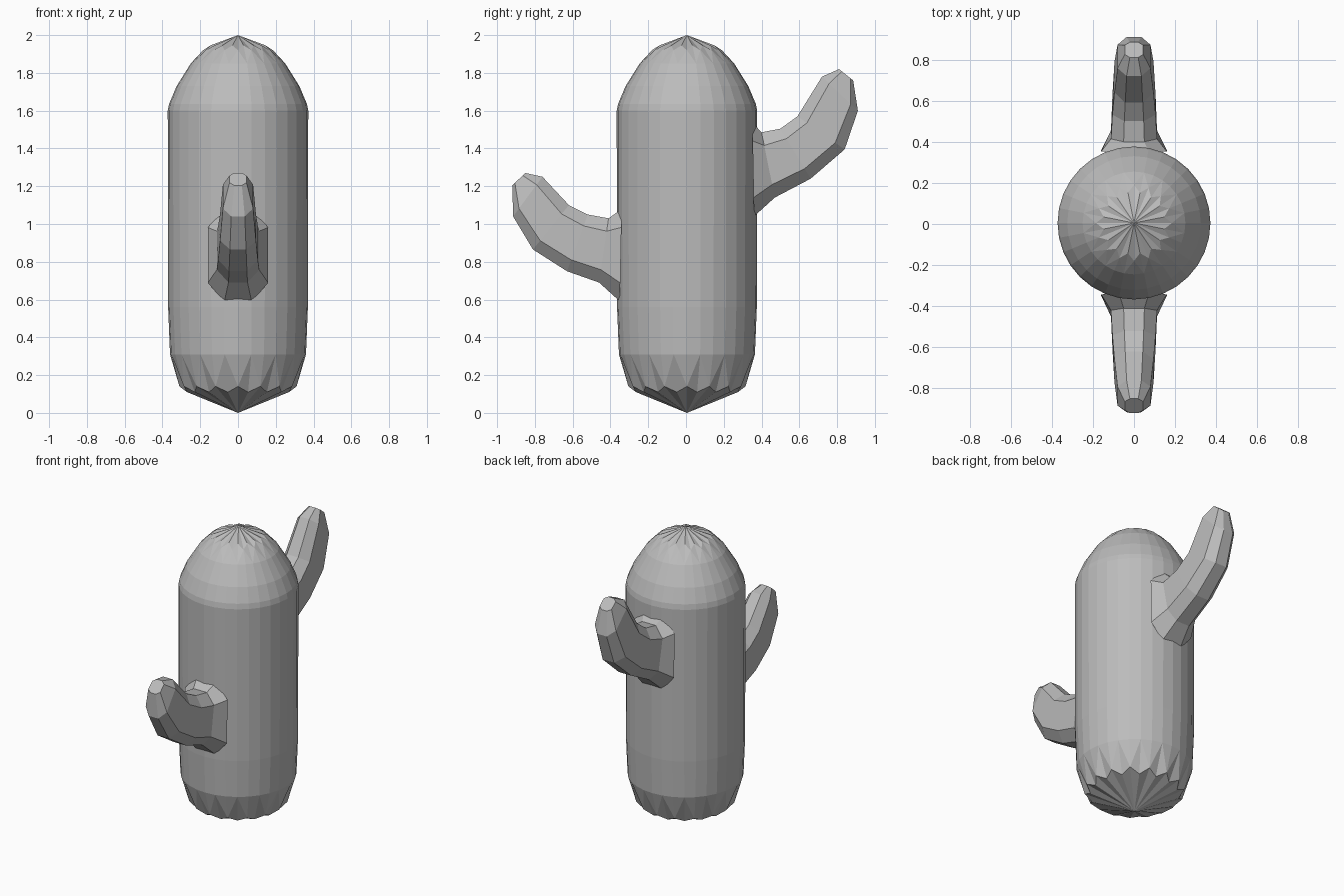
import bpy, bmesh
from math import sin, cos, tau

cube = bpy.data.objects.get("Cube")
if cube:
    bpy.data.objects.remove(cube)

grey = bpy.data.materials.new("plain grey")
grey.use_nodes = True
colour = (0.5, 0.5, 0.5, 1)
grey.diffuse_color = colour
grey.node_tree.nodes["Principled BSDF"].inputs["Base Color"].default_value = colour


def finish(bm, name):
    bmesh.ops.recalc_face_normals(bm, faces=bm.faces)
    mesh = bpy.data.meshes.new(name)
    bm.to_mesh(mesh)
    bm.free()
    mesh.materials.append(grey)
    obj = bpy.data.objects.new(name, mesh)
    bpy.context.collection.objects.link(obj)
    return obj


def bridge(bm, a, b):
    for i in range(len(a)):
        j = (i + 1) % len(a)
        bm.faces.new((a[i], a[j], b[j], b[i]))


# Trunk: turned profile whose end rings zigzag; each ring is
# (radius, height) for even spokes and for odd spokes
SIDES = 32
CENTRE_Y = 0.005
RINGS = [
    ((0.31, 0.14), (0.275, 0.11)),
    ((0.36, 0.31), (0.36, 0.31)),
    ((0.37, 0.56), (0.37, 0.56)),
    ((0.372, 1.6), (0.372, 1.6)),
    ((0.365, 1.635), (0.365, 1.635)),
    ((0.325, 1.73), (0.325, 1.73)),
    ((0.25, 1.85), (0.25, 1.85)),
    ((0.185, 1.92), (0.15, 1.945)),
]
bm = bmesh.new()
rings = []
for pair in RINGS:
    ring = []
    for i in range(SIDES):
        r, z = pair[i % 2]
        a = tau * i / SIDES
        ring.append(bm.verts.new((r * cos(a), CENTRE_Y + r * sin(a), z)))
    rings.append(ring)
for a, b in zip(rings, rings[1:]):
    bridge(bm, a, b)
for ring, z in ((rings[0], 0), (rings[-1], 2)):
    tip = bm.verts.new((0, CENTRE_Y, z))
    for i in range(SIDES):
        bm.faces.new((ring[i], ring[(i + 1) % SIDES], tip))
bmesh.ops.triangulate(bm, faces=[f for f in bm.faces if any(
    v in rings[0] or v in rings[-1] for v in f.verts)])
finish(bm, "trunk")

# Arms: chamfered sections spanned between an upper and a lower outline
WIDTHS = [0.16, 0.112, 0.105, 0.095, 0.08, 0.045]
OCTAGON = [(-0.45, 0), (0.45, 0), (1, 0.2), (1, 0.8),
           (0.45, 1), (-0.45, 1), (-1, 0.8), (-1, 0.2)]


def arm(name, upper, lower):
    bm = bmesh.new()
    sections = []
    for (uy, uz), (ly, lz), w in zip(upper, lower, WIDTHS):
        sections.append([bm.verts.new((x * w, ly + (uy - ly) * t, lz + (uz - lz) * t))
                         for x, t in OCTAGON])
    for a, b in zip(sections, sections[1:]):
        bridge(bm, a, b)
    for end in (sections[0], sections[-1]):
        bm.faces.new(end)
    finish(bm, name)


arm("front_arm",
    [(-0.34, 1.08), (-0.41, 1.03), (-0.52, 1.05), (-0.62, 1.1), (-0.76, 1.25), (-0.85, 1.27)],
    [(-0.35, 0.59), (-0.46, 0.69), (-0.63, 0.75), (-0.81, 0.865), (-0.915, 1.04), (-0.92, 1.205)])
arm("back_arm",
    [(0.35, 1.54), (0.4, 1.485), (0.5, 1.505), (0.59, 1.57), (0.72, 1.78), (0.81, 1.82)],
    [(0.36, 1.04), (0.47, 1.14), (0.66, 1.24), (0.84, 1.395), (0.91, 1.6), (0.885, 1.76)])
